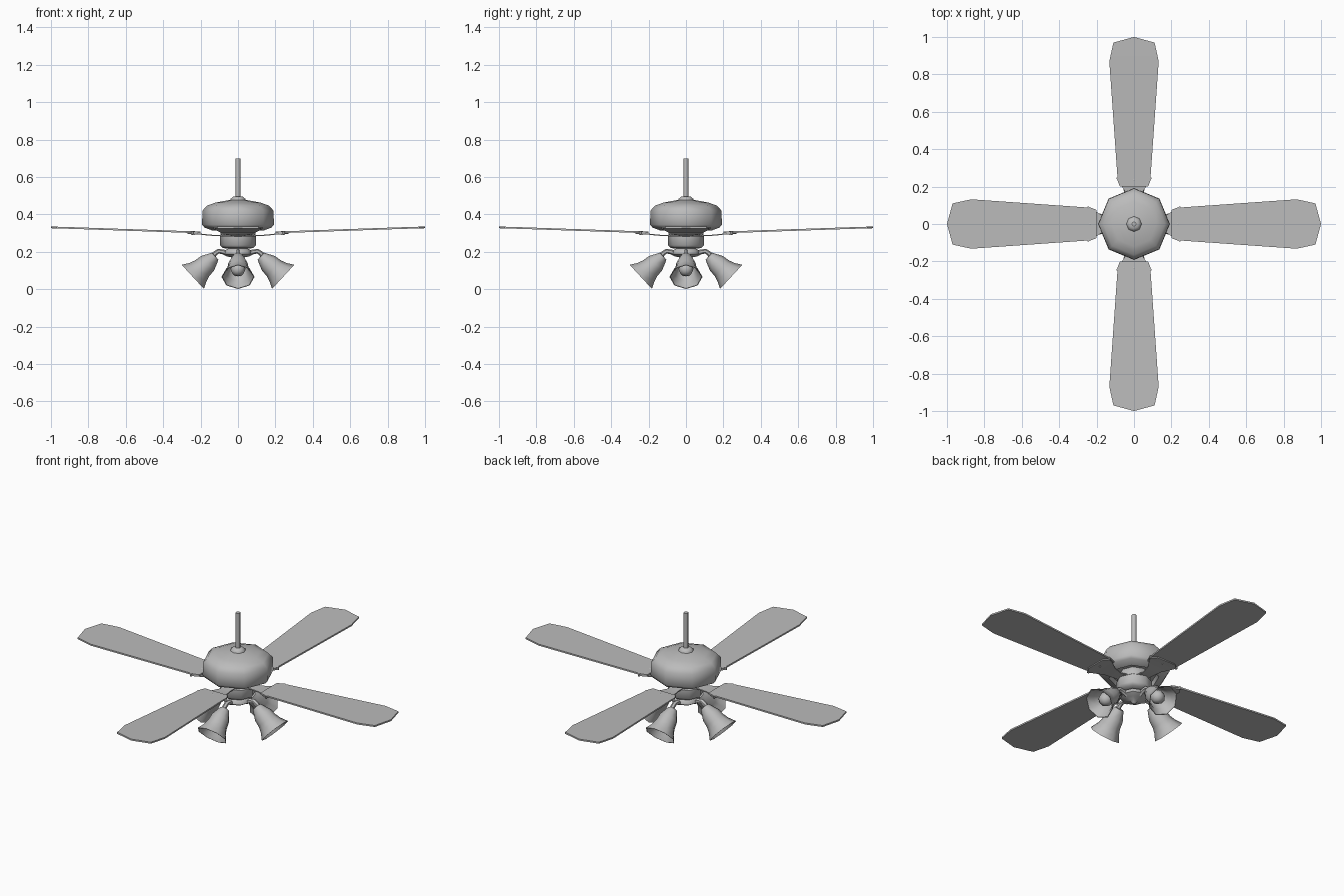
import bpy, bmesh
from math import cos, sin, pi, radians
from mathutils import Matrix, Vector

cube = bpy.data.objects.get("Cube")
if cube:
    bpy.data.objects.remove(cube, do_unlink=True)

gray = bpy.data.materials.new("plain gray")
gray.use_nodes = True
gray.diffuse_color = (0.5, 0.5, 0.5, 1)
gray.node_tree.nodes["Principled BSDF"].inputs["Base Color"].default_value = (0.5, 0.5, 0.5, 1)


def finish(bm, name, matrix=None):
    """Turn a bmesh into a smooth-shaded object with sharp edges kept."""
    bmesh.ops.remove_doubles(bm, verts=bm.verts, dist=1e-5)
    if matrix:
        bm.transform(matrix)
    bmesh.ops.recalc_face_normals(bm, faces=bm.faces)
    mesh = bpy.data.meshes.new(name)
    bm.to_mesh(mesh)
    bm.free()
    mesh.materials.append(gray)
    obj = bpy.data.objects.new(name, mesh)
    bpy.context.collection.objects.link(obj)
    bpy.ops.object.select_all(action='DESELECT')
    obj.select_set(True)
    bpy.context.view_layer.objects.active = obj
    bpy.ops.object.shade_smooth_by_angle(angle=radians(50))
    return obj


def lathe(name, profile, sides=8, matrix=None):
    """Revolve (radius, height) points around z."""
    bm = bmesh.new()
    rings = [[bm.verts.new((r * cos(2 * pi * i / sides), r * sin(2 * pi * i / sides), z))
              for i in range(sides)] for r, z in profile]
    for a, b in zip(rings, rings[1:]):
        for i in range(sides):
            j = (i + 1) % sides
            bm.faces.new((a[i], a[j], b[j], b[i]))
    return finish(bm, name, matrix)


def plate(name, rows, thickness):
    """Mirrored strip of (distance, half width, height) rows along +x."""
    bm = bmesh.new()
    pairs = [[bm.verts.new((x, s * w, z)) for s in (-1, 1)] for x, w, z in rows]
    for a, b in zip(pairs, pairs[1:]):
        bm.faces.new((a[0], b[0], b[1], a[1]))
    bmesh.ops.remove_doubles(bm, verts=bm.verts, dist=1e-5)
    made = bmesh.ops.extrude_face_region(bm, geom=bm.faces[:])["geom"]
    lifted = [v for v in made if isinstance(v, bmesh.types.BMVert)]
    bmesh.ops.translate(bm, verts=lifted, vec=(0, 0, thickness))
    return finish(bm, name)


def tube(name, path, radius, sides=6):
    """Tube in the xz plane through (x, z) points."""
    pts = [Vector((x, 0, z)) for x, z in path]
    bm = bmesh.new()
    rings = []
    for i, p in enumerate(pts):
        d = (pts[min(i + 1, len(pts) - 1)] - pts[max(i - 1, 0)]).normalized()
        n = Vector((-d.z, 0, d.x))
        rings.append([bm.verts.new(p + radius * (n * cos(2 * pi * k / sides)
                      + Vector((0, 1, 0)) * sin(2 * pi * k / sides))) for k in range(sides)])
    for a, b in zip(rings, rings[1:]):
        for k in range(sides):
            j = (k + 1) % sides
            bm.faces.new((a[k], a[j], b[j], b[k]))
    bm.faces.new(rings[0])
    bm.faces.new(rings[-1])
    return finish(bm, name)


# Hanging rod and its collar
lathe("rod", [(0, 0.46), (0.013, 0.46), (0.013, 0.70), (0, 0.70)])
lathe("rod_collar", [(0.042, 0.465), (0.04, 0.483), (0.025, 0.495), (0, 0.495)])

# Motor housing with a recessed underside
lathe("motor_housing", [(0, 0.478), (0.05, 0.476), (0.12, 0.463), (0.165, 0.447), (0.19, 0.42),
                        (0.192, 0.345), (0.18, 0.33), (0.135, 0.313), (0.125, 0.335), (0, 0.335)])

# Lower hub with light fitting and finial
lathe("hub", [(0.08, 0.335), (0.09, 0.31), (0.09, 0.288), (0.097, 0.283), (0.097, 0.235),
              (0.082, 0.22), (0.05, 0.216)])
lathe("light_fitting", [(0.05, 0.218), (0.07, 0.208), (0.075, 0.187), (0.05, 0.173),
                        (0.02, 0.167), (0.012, 0.155), (0, 0.152)])

# One blade with bracket and screws
parts = [
    plate("blade", [(0.2, 0.075, 0.299), (0.23, 0.087, 0.300), (0.87, 0.132, 0.322),
                    (0.97, 0.11, 0.325), (1.0, 0, 0.326)], 0.009),
    plate("blade_bracket", [(0.07, 0.035, 0.287), (0.12, 0.032, 0.283), (0.17, 0.045, 0.288),
                            (0.215, 0.075, 0.293), (0.245, 0.09, 0.294), (0.27, 0.06, 0.295)], 0.006),
]
for x, y in ((0.245, -0.088), (0.245, 0.088), (0.235, 0)):
    parts.append(lathe("bracket_screw", [(0, 0.290), (0.007, 0.292), (0.007, 0.309), (0, 0.312)],
                       6, Matrix.Translation((x, y, 0))))

# One lamp: curved arm, bell shade and bulb
tilt = Matrix.Translation((0.13, 0, 0.169)) @ Matrix.Rotation(radians(132.8), 4, 'Y')
parts += [
    tube("lamp_arm", [(0.05, 0.185), (0.08, 0.2), (0.105, 0.203), (0.125, 0.19), (0.135, 0.165)], 0.013),
    lathe("lamp_shade", [(0, -0.012), (0.026, -0.01), (0.034, 0.006), (0.052, 0.045), (0.057, 0.085),
                         (0.067, 0.115), (0.088, 0.152), (0.084, 0.152), (0.063, 0.117),
                         (0.053, 0.085), (0.046, 0.045), (0.028, 0.01), (0, 0.008)], 8, tilt),
    lathe("bulb", [(0.018, 0.008), (0.02, 0.04), (0.036, 0.07), (0.04, 0.09),
                   (0.034, 0.112), (0.018, 0.125), (0, 0.129)], 8, tilt),
]

# Repeat blades and lamps around the centre
for part in parts:
    for turn in range(1, 4):
        twin = part.copy()
        twin.rotation_euler.z = turn * pi / 2
        bpy.context.collection.objects.link(twin)
